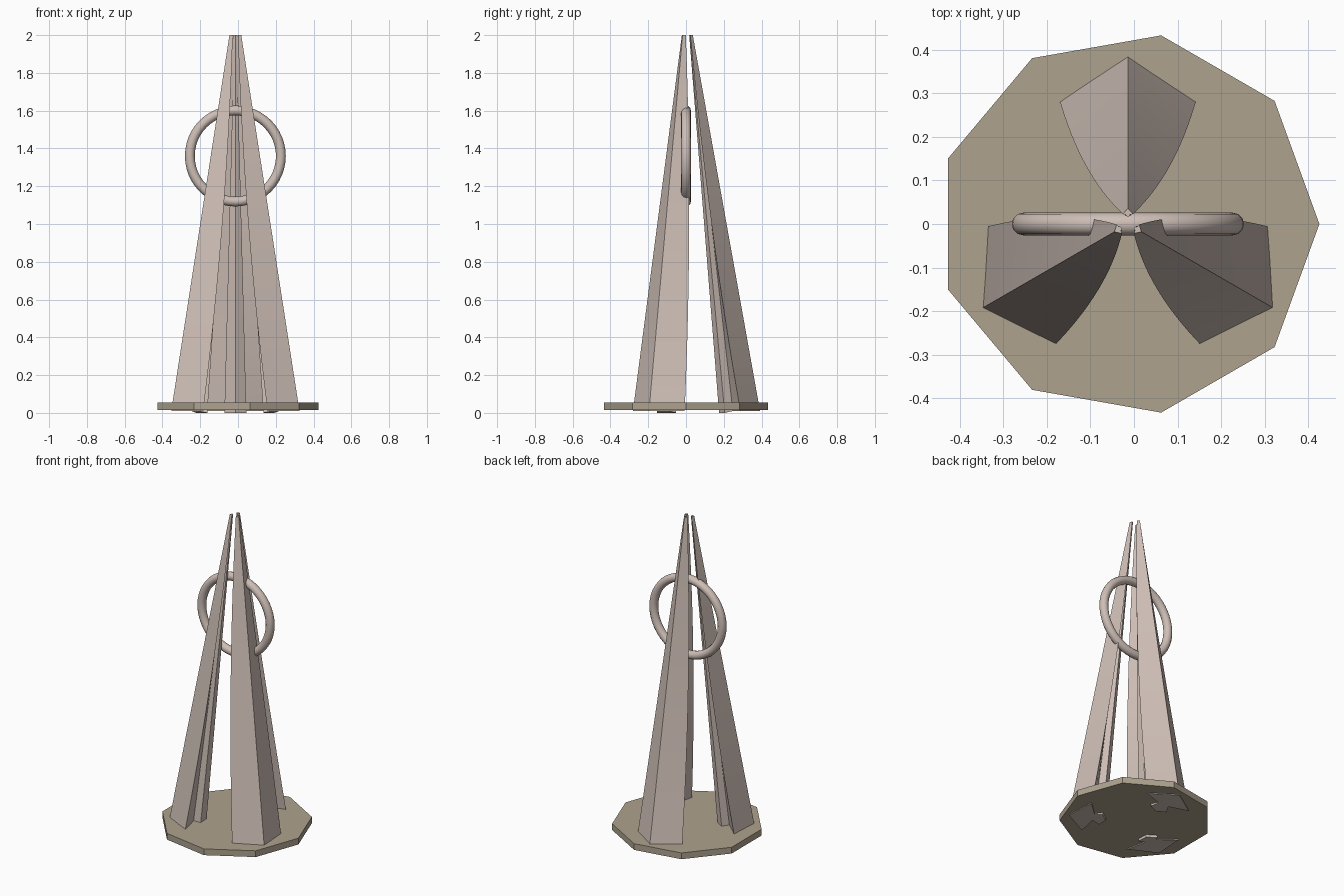
import bpy, bmesh
from math import sin, cos, pi, radians

cube = bpy.data.objects.get("Cube")
if cube:
    bpy.data.objects.remove(cube, do_unlink=True)

CX = -0.014  # shared vertical axis of plate, legs and ring


def material(name, rgb):
    m = bpy.data.materials.new(name)
    m.use_nodes = True
    m.diffuse_color = (*rgb, 1)
    m.node_tree.nodes["Principled BSDF"].inputs["Base Color"].default_value = (*rgb, 1)
    return m


stone = material("pale pink stone", (0.62, 0.52, 0.47))
tan = material("tan plate", (0.42, 0.36, 0.27))


def finish(obj, name, mat):
    obj.name = name
    obj.data.materials.append(mat)
    return obj


# Nine-sided base plate
bpy.ops.mesh.primitive_cylinder_add(vertices=9, radius=0.44, depth=0.04,
                                    location=(CX, 0, 0.035), rotation=(0, 0, -pi / 2))
finish(bpy.context.object, "base_plate", tan)

# Half cross-section of a leg: bottom (width, radius), top (width, radius), inward bow
HALF = [
    ((0, 0.392), (0, 0.036), 0),
    ((0.158, 0.288), (0.012, 0.023), 0.024),
    ((0.035, 0.248), (0.004, 0.021), 0),
    ((0.058, 0.205), (0.006, 0.019), 0),
    ((0, 0.175), (0, 0.017), 0),
]
STEPS = 16


def section(t):
    """Closed notched arrow outline at height fraction t."""
    pts = []
    for (w0, r0), (w1, r1), bow in HALF:
        b = 4 * t * (1 - t) * bow
        w = w0 + (w1 - w0) * t + b * 0.5
        r = r0 + (r1 - r0) * t - b * 0.866
        # the foot slopes down slightly toward the middle
        z = 0.01 if r0 > 0.23 else 0.0
        pts.append((w, r, z + (2 - z) * t))
    return pts + [(-w, r, z) for w, r, z in pts[-2:0:-1]]


def make_leg(name, angle):
    bm = bmesh.new()
    c, s = cos(angle), sin(angle)
    rings = [[bm.verts.new((CX + x * c - y * s, x * s + y * c, z))
              for x, y, z in section(i / STEPS)] for i in range(STEPS + 1)]
    n = len(rings[0])
    for low, high in zip(rings, rings[1:]):
        for j in range(n):
            k = (j + 1) % n
            bm.faces.new((low[j], low[k], high[k], high[j]))
    bm.faces.new(rings[0])
    bm.faces.new(rings[-1])
    bmesh.ops.recalc_face_normals(bm, faces=bm.faces[:])
    mesh = bpy.data.meshes.new(name)
    bm.to_mesh(mesh)
    bm.free()
    obj = bpy.data.objects.new(name, mesh)
    bpy.context.collection.objects.link(obj)
    finish(obj, name, stone)
    # smooth along the height, sharp at the corners
    bpy.ops.object.select_all(action='DESELECT')
    obj.select_set(True)
    bpy.context.view_layer.objects.active = obj
    bpy.ops.object.shade_smooth_by_angle(angle=radians(15))


# Three tapering legs around the axis
for name, turn in (("back_leg", 0), ("front_right_leg", 1), ("front_left_leg", 2)):
    make_leg(name, turn * 2 * pi / 3)

# Upright ring held between the legs
bpy.ops.mesh.primitive_torus_add(major_segments=48, minor_segments=12,
                                 major_radius=0.241, minor_radius=0.026,
                                 location=(CX, 0, 1.36), rotation=(pi / 2, 0, 0))
finish(bpy.context.object, "ring", stone)
bpy.ops.object.shade_smooth()
